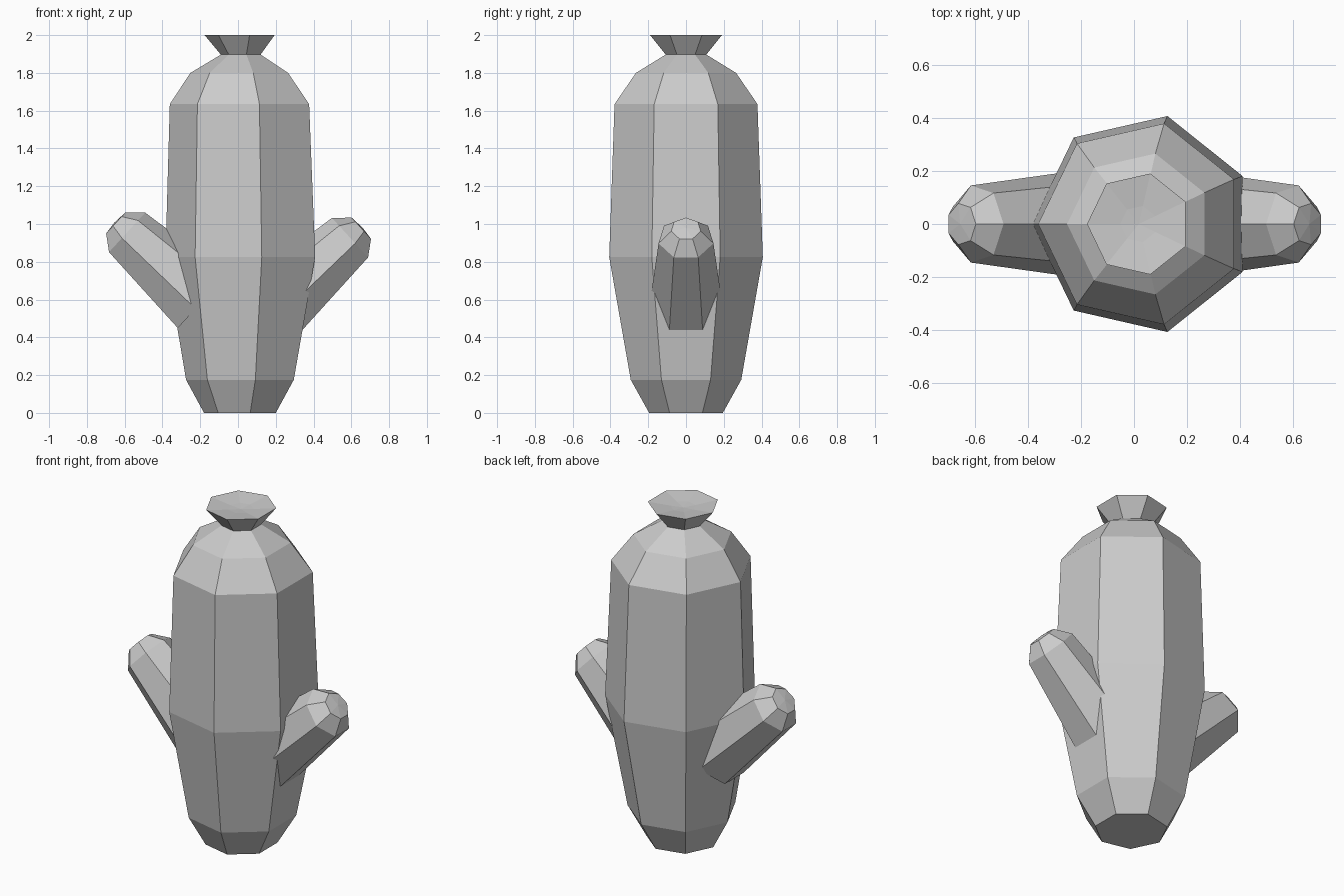
import bpy, bmesh, math
from mathutils import Vector

if "Cube" in bpy.data.objects:
    bpy.data.objects.remove(bpy.data.objects["Cube"])

SIDES = 7


def loft(name, rings, axis, up):
    """Seven-sided flat-faced loft. Each ring is (centre, radius); radius 0 is a point."""
    axis, up = Vector(axis).normalized(), Vector(up).normalized()
    side = axis.cross(up)
    bm = bmesh.new()
    loops = []
    for centre, r in rings:
        c = Vector(centre)
        if r == 0:
            loops.append([bm.verts.new(c)])
            continue
        loops.append([bm.verts.new(c + r * (math.cos(a) * up + math.sin(a) * side))
                      for a in (2 * math.pi * i / SIDES for i in range(SIDES))])
    for lo, hi in zip(loops, loops[1:]):
        for i in range(SIDES):
            j = (i + 1) % SIDES
            if len(hi) == 1:
                bm.faces.new((lo[i], lo[j], hi[0]))
            else:
                bm.faces.new((lo[i], lo[j], hi[j], hi[i]))
    for loop in (loops[0], loops[-1]):
        if len(loop) > 1:
            bm.faces.new(loop)
    bmesh.ops.recalc_face_normals(bm, faces=bm.faces)
    mesh = bpy.data.meshes.new(name)
    bm.to_mesh(mesh)
    bm.free()
    obj = bpy.data.objects.new(name, mesh)
    bpy.context.collection.objects.link(obj)
    return obj


# Trunk: (x offset, height, radius)
trunk = [(0.02, 0, 0.2), (0.025, 0.175, 0.3), (0.033, 0.825, 0.417),
         (0.027, 1.635, 0.388), (0.02, 1.80, 0.272), (0.02, 1.90, 0.105)]
loft("cactus_trunk", [((x, 0, z), r) for x, z, r in trunk], (0, 0, 1), (-1, 0, 0))

# Flower: flared cup with a shallow dished top
flower = [(0.02, 1.89, 0.105), (0.018, 2.0, 0.195), (0.018, 1.985, 0.07), (0.018, 1.98, 0)]
loft("flower", [((x, 0, z), r) for x, z, r in flower], (0, 0, 1), (-1, 0, 0))

# Arms: taper outwards along a rising axis to a blunt tip
ang = math.radians(42.5)
ca, sa = math.cos(ang), math.sin(ang)
for name, s, x0, z0 in (("left_arm", -1, 0.592, 0.95), ("right_arm", 1, 0.598, 0.922)):
    rings = [((s * (x0 + t * ca), 0, z0 + t * sa), r)
             for t, r in ((-0.54, 0.205), (0, 0.149), (0.078, 0.08), (0.085, 0))]
    loft(name, rings, (s * ca, 0, sa), (-s * sa, 0, ca))
